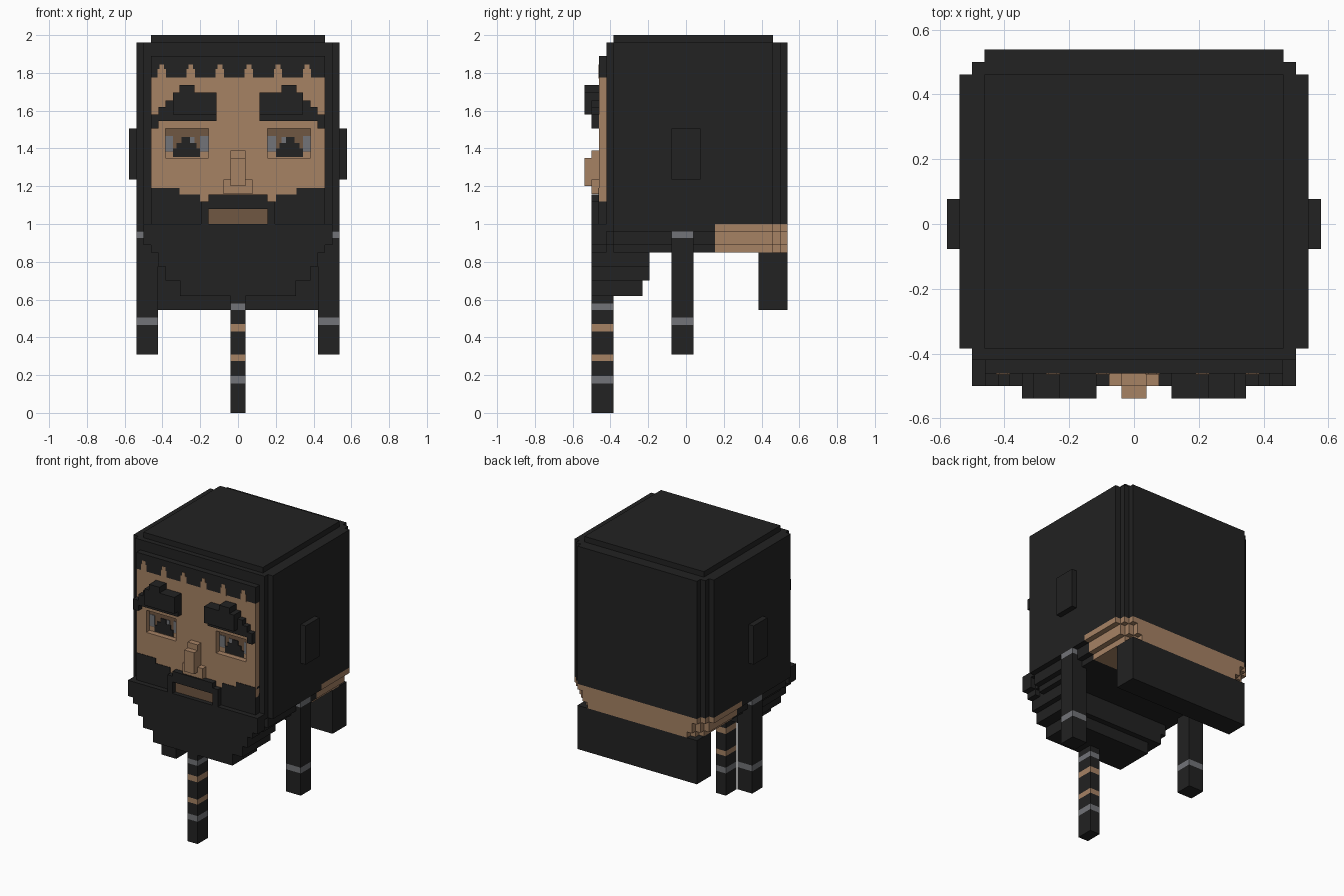
import bpy, bmesh

cube = bpy.data.objects.get("Cube")
if cube:
    bpy.data.objects.remove(cube)

U = 2 / 52  # one block


def material(name, rgb):
    m = bpy.data.materials.new(name)
    m.use_nodes = True
    m.diffuse_color = (*rgb, 1)
    bsdf = m.node_tree.nodes["Principled BSDF"]
    bsdf.inputs["Base Color"].default_value = (*rgb, 1)
    bsdf.inputs["Roughness"].default_value = 0.9
    return m


BLACK = material("hair black", (0.016, 0.016, 0.016))
SKIN = material("skin tan", (0.381, 0.223, 0.127))
BROWN = material("shadow brown", (0.162, 0.095, 0.054))
GREY = material("metal grey", (0.17, 0.174, 0.188))


def finish(name, bm, mat):
    bmesh.ops.recalc_face_normals(bm, faces=bm.faces)
    mesh = bpy.data.meshes.new(name)
    bm.to_mesh(mesh)
    bm.free()
    mesh.materials.append(mat)
    obj = bpy.data.objects.new(name, mesh)
    bpy.context.collection.objects.link(obj)
    return obj


def boxes(name, mat, *extents, mirror=False):
    """Join boxes given as x0, x1, y0, y1, z0, z1; optionally repeat across x."""
    bm = bmesh.new()
    for x0, x1, y0, y1, z0, z1 in extents:
        for s in (1, -1) if mirror else (1,):
            verts = bmesh.ops.create_cube(bm, size=1)["verts"]
            for v in verts:
                v.co.x = s * (x1 if v.co.x > 0 else x0)
                v.co.y = y1 if v.co.y > 0 else y0
                v.co.z = z1 if v.co.z > 0 else z0
    return finish(name, bm, mat)


def prism(name, mat, half, z0, z1):
    """Extrude an outline, mirrored across x, upwards."""
    bm = bmesh.new()
    outline = half + [(-x, y) for x, y in reversed(half)]
    face = bm.faces.new([bm.verts.new((x, y, z0)) for x, y in outline])
    out = bmesh.ops.extrude_face_region(bm, geom=[face])["geom"]
    for v in out:
        if isinstance(v, bmesh.types.BMVert):
            v.co.z = z1
    return finish(name, bm, mat)


# Head shell with stepped corners, and tapering jaw and nape tiers
def front_half(d):
    w = 14 * U - d
    return [(w - U, -0.42), (w - U, -10 * U), (w, -10 * U)]


def back_half(d):
    w = 14 * U - d
    return [(w, 12 * U), (w - U, 12 * U), (w - U, 13 * U),
            (w - 2 * U, 13 * U), (w - 2 * U, 14 * U)]


prism("head_shell", BLACK, front_half(0) + back_half(0), 1.0, 51 * U)
boxes("crown", BLACK, (-12 * U, 12 * U, -10 * U, 12 * U, 51 * U, 2))
for i, (z0, z1) in enumerate([(25 * U, 1.0), (0.89, 25 * U), (0.85, 0.89)]):
    w = (14 - i) * U
    prism(f"jaw_tier_{i}", BLACK, front_half(i * U) + [(w, 4 * U)], z0, z1)
    prism(f"nape_tier_{i}", SKIN, [(w, 4 * U)] + back_half(i * U), z0, z1)
boxes("back_hair", BLACK, (-12 * U, 12 * U, 10 * U, 14 * U, 0.545, 0.85))
boxes("ears", BLACK, (14 * U, 15 * U, -2 * U, 2 * U, 1.235, 1.505), mirror=True)

# Face plate with open eye sockets
F, B = -12 * U, -0.42
boxes("face", SKIN,
      (-0.46, 0.46, F, B, 1.12, 1.35),
      (-0.46, -0.385, F, B, 1.35, 1.505),
      (-0.155, 0.155, F, B, 1.35, 1.505),
      (0.385, 0.46, F, B, 1.35, 1.505),
      (-0.46, 0.46, F, B, 1.505, 1.775))

# Fringe hanging over the forehead, with rounded notches of skin
boxes("fringe", BLACK, (-0.46, 0.46, F, B, 1.775, 1.89))
notches = []
for i in range(6):
    x = (-10.5 + 4 * i) * U
    notches += [(x - 0.022, x + 0.022, F - 0.002, B, 1.77, 1.82),
                (x - 0.013, x + 0.013, F - 0.002, B, 1.82, 1.845)]
boxes("fringe_notches", SKIN, *notches)

# Eyes: recessed plates
E = B - 0.004
boxes("eye_socket", BROWN, (0.155, 0.385, E, B, 1.38, 1.505), mirror=True)
boxes("lower_lid", SKIN, (0.155, 0.385, E, B, 1.35, 1.38), mirror=True)
boxes("eye_white", GREY,
      (0.155, 0.2, E - 0.003, B, 1.385, 1.465),
      (0.345, 0.385, E - 0.003, B, 1.385, 1.465),
      (0.23, 0.26, E - 0.003, B, 1.42, 1.46), mirror=True)
boxes("pupil", BLACK,
      (0.2, 0.345, E - 0.005, B, 1.355, 1.4),
      (0.22, 0.325, E - 0.005, B, 1.4, 1.43),
      (0.255, 0.3, E - 0.005, B, 1.43, 1.46), mirror=True)

# Stepped eyebrows
Y1, Y2 = -13 * U, -14 * U
boxes("eyebrows", BLACK,
      (0.115, 0.345, Y2, F, 1.58, 1.695),
      (0.23, 0.31, Y2, F, 1.695, 1.735),
      (0.115, 0.345, Y1, F, 1.545, 1.58),
      (0.345, 0.385, Y1, F, 1.545, 1.655),
      (0.385, 0.42, Y1, F, 1.545, 1.62),
      (0.42, 0.46, Y1, F, 1.505, 1.58), mirror=True)

# Nose
boxes("nose", SKIN,
      (-U, U, Y2, F, 1.2, 1.35),
      (-U, U, Y1, F, 1.35, 1.39),
      (-2 * U, 2 * U, Y1, F, 1.16, 1.235))

# Cheek hair, moustache and mouth
boxes("cheek_hair", BLACK,
      (0.31, 0.46, F - 0.003, B, 0.85, 1.19),
      (0.2, 0.31, F - 0.003, B, 0.85, 1.155),
      (0, 0.2, F - 0.003, B, 0.85, 1.12), mirror=True)
boxes("moustache", BLACK,
      (-0.155, 0.155, Y1, F, 1.08, 1.155),
      (0.155, 0.195, Y1, F, 1.0, 1.12),
      (-0.195, -0.155, Y1, F, 1.0, 1.12))
boxes("mouth", BROWN, (-0.155, 0.155, F - 0.008, F, 1.0, 1.08))

# Beard in narrowing rows: half width, back, bottom, top
rows = [(13, B, 0.89, 1.0), (12, B, 0.85, 0.89), (11, -5 * U, 0.775, 0.85),
        (10, -5 * U, 0.7, 0.775), (8, -6 * U, 0.62, 0.7)]
boxes("beard", BLACK, *[(-w * U, w * U, Y1, y, z0, z1) for w, y, z0, z1 in rows])


# Braids with coloured bands, stacked from the bottom up
def braid(name, x0, x1, y0, y1, levels, mats, mirror=False):
    for i, mat in enumerate(mats):
        boxes(f"{name}_{i}", mat, (x0, x1, y0, y1, levels[i], levels[i + 1]),
              mirror=mirror)


braid("beard_braid", -U, U, Y1, -10 * U,
      [0, 0.155, 0.195, 0.275, 0.31, 0.43, 0.47, 0.545, 0.58, 0.62],
      [BLACK, GREY, BLACK, SKIN, BLACK, SKIN, BLACK, GREY, BLACK])
braid("side_braid", 11 * U, 14 * U, -2 * U, U,
      [0.31, 0.465, 0.505, 0.925, 25 * U],
      [BLACK, GREY, BLACK, GREY], mirror=True)
